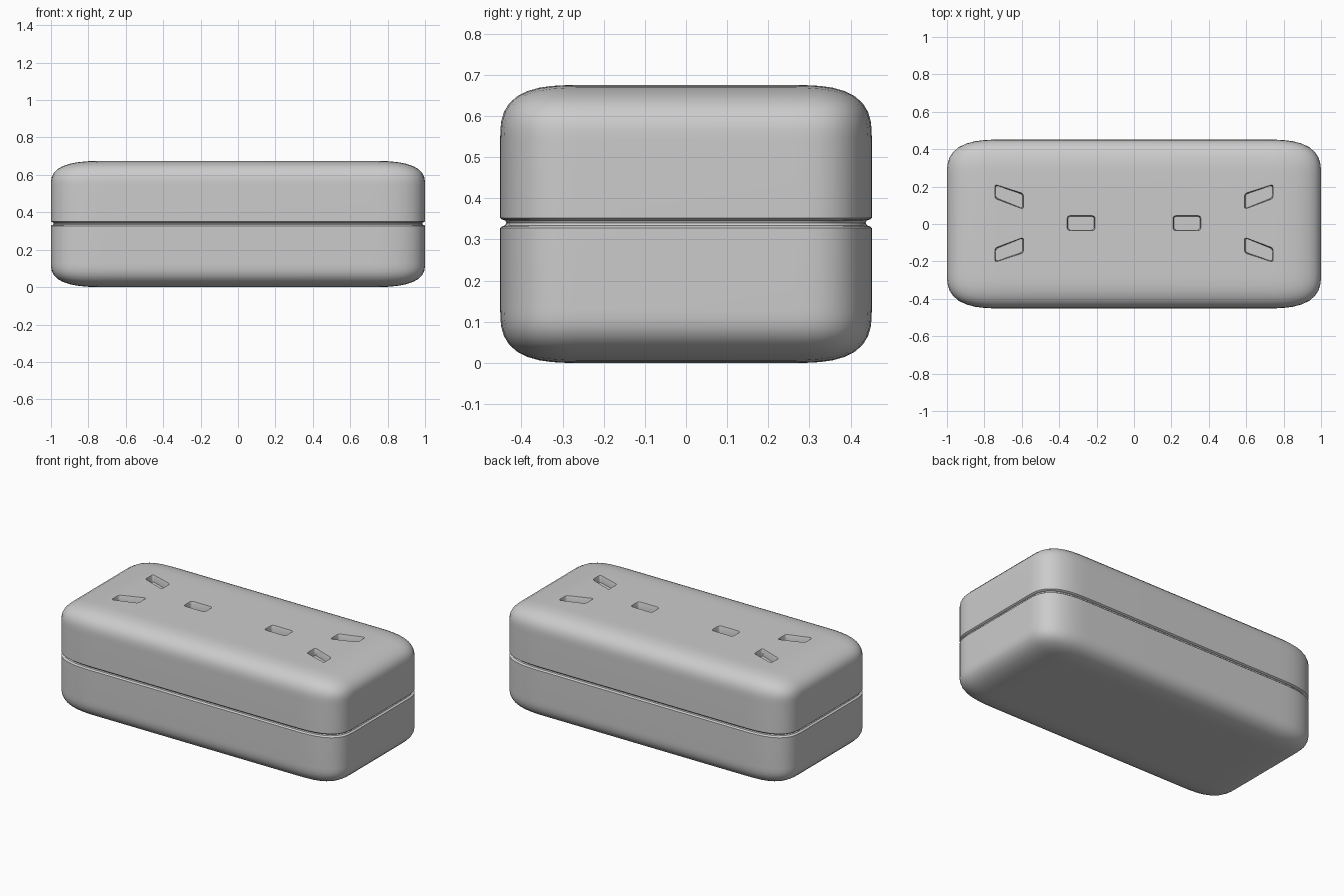
import bpy, bmesh
from mathutils import Vector

if "Cube" in bpy.data.objects:
    bpy.data.objects.remove(bpy.data.objects["Cube"])

HALF = Vector((1.0, 0.4515, 0.3375))
RADII = Vector((0.30, 0.19, 0.13))
SEAM = 0.34


def to_object(bm, name):
    bmesh.ops.recalc_face_normals(bm, faces=bm.faces[:])
    mesh = bpy.data.meshes.new(name)
    bm.to_mesh(mesh)
    bm.free()
    obj = bpy.data.objects.new(name, mesh)
    bpy.context.collection.objects.link(obj)
    return obj


# Case: cube rounded in a normalised space, then stretched for elliptical corners
bm = bmesh.new()
bmesh.ops.create_cube(bm, size=2)
for v in bm.verts:
    v.co = Vector([s * h / r for s, h, r in zip(v.co, HALF, RADII)])
bmesh.ops.bevel(bm, geom=bm.edges[:], offset=1.0, offset_type='OFFSET',
                segments=10, profile=0.62, affect='EDGES')
for v in bm.verts:
    v.co = Vector([c * r for c, r in zip(v.co, RADII)])
    v.co.z += HALF.z

# Seam groove around the middle: cut all rings first, then push them inwards
groove = [(-0.03, 0), (-0.012, 0), (-0.009, 0.003), (-0.006, 0.012), (0, 0.015),
          (0.006, 0.012), (0.009, 0.003), (0.012, 0), (0.03, 0)]
rings = []
for dz, depth in groove:
    cut = bmesh.ops.bisect_plane(bm, geom=bm.verts[:] + bm.edges[:] + bm.faces[:],
                                 plane_co=(0, 0, SEAM + dz), plane_no=(0, 0, 1), dist=1e-5)
    rings.append((depth, [v for v in cut['geom_cut'] if isinstance(v, bmesh.types.BMVert)]))
for depth, verts in rings:
    for v in verts:
        v.co.x *= 1 - depth / HALF.x
        v.co.y *= 1 - depth / HALF.y
case = to_object(bm, "case")

# Slots in the lid: slightly tapered, rounded prisms
pin = [(0.208, -0.036), (0.358, -0.036), (0.358, 0.045), (0.208, 0.045)]
slant = [(0.59, 0.078), (0.745, 0.136), (0.745, 0.213), (0.59, 0.163)]
lower = [(x, 0.008 - y) for x, y in slant]

bm = bmesh.new()
for outline in (pin, slant, lower):
    for side in (1, -1):
        centre = Vector((sum(x for x, y in outline), sum(y for x, y in outline))) / 4
        loops = []
        for z, inset in ((0.632, 0.005), (0.668, 0.003), (0.676, 0.0), (0.76, 0.0)):
            loops.append([bm.verts.new((side * (x - inset * (1 if x > centre.x else -1)),
                                        y - inset * (1 if k > 1 else -1) * (-1 if outline is lower else 1),
                                        z)) for k, (x, y) in enumerate(outline)])
        for a, b in zip(loops, loops[1:]):
            for i in range(4):
                j = (i + 1) % 4
                bm.faces.new((a[i], a[j], b[j], b[i]))
        bm.faces.new(loops[0])
        bm.faces.new(loops[-1])
upright = [e for e in bm.edges if abs(e.verts[0].co.z - e.verts[1].co.z) > 0.005]
bmesh.ops.bevel(bm, geom=upright, offset=0.013, segments=3, profile=0.5, affect='EDGES')
cutter = to_object(bm, "slot_cutter")
cutter.hide_render = True

mod = case.modifiers.new("slots", 'BOOLEAN')
mod.operation = 'DIFFERENCE'
mod.solver = 'EXACT'
mod.object = cutter
bpy.context.view_layer.objects.active = case
case.select_set(True)
bpy.ops.object.modifier_apply(modifier=mod.name)
bpy.data.objects.remove(cutter)
bpy.ops.object.shade_smooth_by_angle(angle=0.7)
